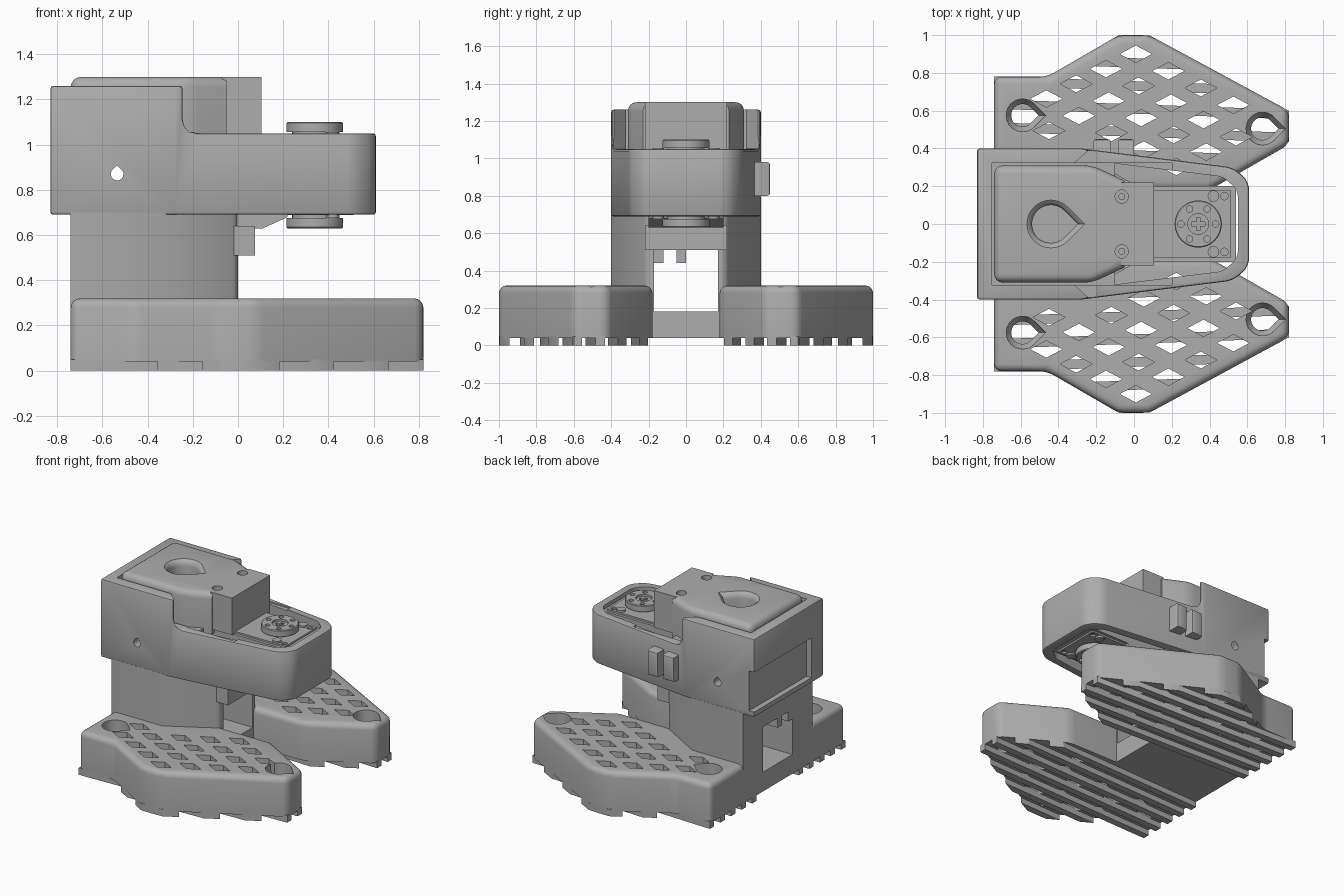
import bpy, bmesh
from math import sin, cos, pi, radians
from mathutils import Vector, Matrix

if "Cube" in bpy.data.objects:
    bpy.data.objects.remove(bpy.data.objects["Cube"])

grey = bpy.data.materials.new("warm grey plastic")
grey.use_nodes = True
COLOUR = (0.42, 0.42, 0.42, 1)
grey.diffuse_color = COLOUR
grey.node_tree.nodes["Principled BSDF"].inputs["Base Color"].default_value = COLOUR
TO_Y = Matrix.Rotation(pi / 2, 4, "X")   # turns an x-z outline upright


def loft(name, shells, matrix=None):
    """Each shell is a list of (height, outline) rings, capped at both ends."""
    bm = bmesh.new()
    for rings in shells:
        vs = [[bm.verts.new((p[0], p[1], z)) for p in pts] for z, pts in rings]
        n = len(vs[0])
        for a, b in zip(vs, vs[1:]):
            for i in range(n):
                bm.faces.new((a[i], a[(i + 1) % n], b[(i + 1) % n], b[i]))
        bm.faces.new(vs[0][::-1])
        bm.faces.new(vs[-1])
    if matrix:
        bm.transform(matrix)
    bmesh.ops.recalc_face_normals(bm, faces=bm.faces)
    mesh = bpy.data.meshes.new(name)
    bm.to_mesh(mesh)
    bm.free()
    mesh.materials.append(grey)
    ob = bpy.data.objects.new(name, mesh)
    bpy.context.collection.objects.link(ob)
    return ob


def prism(name, pts, z0, z1, matrix=None):
    return loft(name, [[(z0, pts), (z1, pts)]], matrix)


def rect(x0, x1, y0, y1):
    return [(x0, y0), (x1, y0), (x1, y1), (x0, y1)]


def box(name, x0, x1, y0, y1, z0, z1):
    return prism(name, rect(x0, x1, y0, y1), z0, z1)


def circle(x, y, r, n=24):
    return [(x + r * cos(2 * pi * i / n), y + r * sin(2 * pi * i / n)) for i in range(n)]


def teardrop(x, y, r, turn=0.0, n=24):
    pts = [(r * 1.414, 0)]
    pts += [(r * cos(a), r * sin(a)) for a in (pi / 4 + 1.5 * pi * i / n for i in range(n + 1))]
    return [(x + a * cos(turn) - b * sin(turn), y + a * sin(turn) + b * cos(turn)) for a, b in pts]


def rounded(pts, n=7):
    """Corners given as (x, y, setback) become curves."""
    out = []
    for i, p in enumerate(pts):
        c = Vector(p[:2])
        if len(p) < 3:
            out.append(c)
            continue
        a = c + (Vector(pts[i - 1][:2]) - c).normalized() * p[2]
        b = c + (Vector(pts[(i + 1) % len(pts)][:2]) - c).normalized() * p[2]
        for k in range(n):
            t = k / (n - 1)
            out.append(a * (1 - t) ** 2 + c * 2 * t * (1 - t) + b * t * t)
    return out


def sym(half):
    """Complete an outline about y = 0."""
    return half + [(p[0], -p[1], *p[2:]) for p in reversed(half)]


def apply(ob, mod):
    bpy.context.view_layer.objects.active = ob
    bpy.ops.object.modifier_apply(modifier=mod.name)


def cut(ob, tool, op="DIFFERENCE"):
    m = ob.modifiers.new("cut", "BOOLEAN")
    m.operation, m.solver, m.object = op, "EXACT", tool
    apply(ob, m)
    bpy.data.objects.remove(tool)


def soften(ob, width, rule, segments=4):
    bm = bmesh.new()
    bm.from_mesh(ob.data)
    edges = [e for e in bm.edges if rule(e)]
    bmesh.ops.bevel(bm, geom=edges, offset=width, segments=segments, profile=0.5, affect="EDGES", clamp_overlap=True)
    bm.to_mesh(ob.data)
    bm.free()


def mirror(ob, axis=1, centre=None):
    m = ob.modifiers.new("mirror", "MIRROR")
    m.use_axis = [k == axis for k in range(3)]
    m.use_mirror_merge = False
    if centre:
        ob.data.transform(Matrix.Translation((0, 0, -centre)))
        ob.location.z = centre
    apply(ob, m)


# Lattice feet
FOOT = [(-0.74, 0.78), (-0.46, 0.78), (-0.08, 1), (0.08, 1), (0.82, 0.6), (0.82, 0.42), (0.4, 0.18), (-0.74, 0.18)]
BOLTS = [Vector((-0.59, 0.575)), Vector((0.68, 0.505))]


def lattice_ok(p):
    for a, b in zip(FOOT[1:], FOOT[2:]):
        a, b = Vector(a), Vector(b)
        d = b - a
        if -d.cross(p - a) / d.length < 0.06:
            return False
    if p.x < -0.5 or (p.x < -0.05 and p.y < 0.45):
        return False
    return all((p - c).length > 0.12 for c in BOLTS)


feet = prism("lattice_feet", FOOT, 0.04, 0.32)
soften(feet, 0.04, lambda e: max(v.co.z for v in e.verts) > 0.1)
diamonds = []
for i in range(10):
    for j in range(10):
        p = Vector((0.01, 0.9)) + i * Vector((0.172, -0.09)) + j * Vector((-0.158, -0.079))
        if lattice_ok(p):
            pts = [(p.x - 0.085, p.y), (p.x, p.y - 0.045), (p.x + 0.085, p.y), (p.x, p.y + 0.045)]
            diamonds.append([(-0.1, pts), (0.5, pts)])
cut(feet, loft("diamond_cutter", diamonds))
cut(feet, loft("bolt_cutter", [[(z, teardrop(c.x, c.y, r)) for z, r in ((-0.1, 0.06), (0.2, 0.06), (0.24, 0.085), (0.5, 0.09))]
                               for c in BOLTS]))
mirror(feet)

# Tread ribs under the feet
tread = prism("tread_ribs", FOOT, 0, 0.05)
strips = []
for k in range(7):
    y = 0.975 - 0.122 * k
    pts = [(-1, y + 0.01), (1, y - 0.06), (1, y - 0.01), (-1, y + 0.06)]
    strips.append([(-0.1, pts), (0.2, pts)])
cut(tread, loft("strip_cutter", strips), "INTERSECT")
mirror(tread)

# Column: pillars, floor and roof of the opening
pillars = prism("pillars", rounded([(-0.74, 0.17), (-0.74, 0.4), (-0.33, 0.4), (-0.0, 0.21, 0.03), (0.0, 0.17)]), 0.04, 0.7)
mirror(pillars)
box("column_floor", -0.74, 0, -0.18, 0.18, 0.04, 0.18)
box("column_roof", -0.74, -0.08, -0.18, 0.18, 0.51, 0.7)
for y in (-0.17, -0.05):
    box("cable_tab", -0.74, -0.66, y, y + 0.05, 0.44, 0.52)

# Head shell, tall at the back and low at the nose
head = prism("head_shell", rounded(sym([(-0.83, 0.4), (-0.28, 0.4), (0.52, 0.3, 0.04), (0.61, 0.23, 0.06)])), 0.69, 1.26)
side = rounded([(-0.9, 0.6), (0.7, 0.6), (0.7, 1.05), (-0.245, 1.05, 0.08), (-0.245, 1.4), (-0.9, 1.4)])
cut(head, prism("side_cutter", side, -0.6, 0.6, TO_Y), "INTERSECT")
soften(head, 0.012, lambda e: len(e.link_faces) == 2 and e.calc_face_angle() > 0.7, 2)
cut(head, prism("nose_cutter", rounded(sym([(-0.1, 0.32), (0.47, 0.25, 0.03), (0.55, 0.18, 0.04)])), 0.5, 1.5))
cut(head, box("cap_pocket_cutter", -0.752, 0.2, -0.322, 0.322, 1.04, 1.5))
cut(head, box("back_slot_cutter", -0.9, -0.79, -0.26, 0.6, 0.73, 1.02))
cut(head, prism("side_hole_cutter", teardrop(-0.535, 0.87, 0.028, pi / 2), -0.6, 0.6, TO_Y))
wall_chamfer = prism("wall_chamfer_cutter", [(-0.32, 0.32), (-0.24, 0.39), (-0.2, 0.39), (-0.2, 0.32)], 1.055, 1.4)
mirror(wall_chamfer)
cut(head, wall_chamfer)

# Top cap with finger hole
cap = prism("top_cap", sym([(-0.74, 0.31), (-0.22, 0.31), (-0.05, 0.23)]), 1.0, 1.3)
soften(cap, 0.045, lambda e: max(v.co.z for v in e.verts) > 1.1 and min(v.co.x for v in e.verts) < -0.1)
cut(cap, loft("finger_cutter", [[(z, teardrop(-0.44, 0, r)) for z, r in
                                 ((1.12, 0.1), (1.26, 0.1), (1.28, 0.105), (1.293, 0.117), (1.31, 0.14))]]))
bridge = box("cap_bridge", -0.07, 0.105, -0.22, 0.22, 1.03, 1.3)
for part in (cap, bridge):
    cut(part, loft("screw_cutter", [[(1.1, circle(-0.065, y, 0.035)), (1.4, circle(-0.065, y, 0.035))] for y in (-0.145, 0.145)]))
for y in (-0.145, 0.145):
    prism("cap_screw_pin", circle(-0.065, y, 0.018), 1.1, 1.27)

# Motor body, end plates, screws and round horns
box("motor_body", -0.15, 0.54, -0.2, 0.2, 0.7, 1.03)
plate = box("motor_plate", 0.1, 0.51, -0.18, 0.18, 1.02, 1.042)
cut(plate, loft("plate_cutter", [[(0.9, circle(0.478, y, 0.02)), (1.2, circle(0.478, y, 0.02))] for y in (-0.148, 0.148)]))
mirror(plate, 2, 0.865)
screws = loft("motor_screws", [[(1.03, circle(0.42, y, 0.03)), (1.055, circle(0.42, y, 0.03))] for y in (-0.148, 0.148)])
mirror(screws, 2, 0.865)
horn = loft("motor_horn", [[(1.03, circle(0.34, 0, 0.1, 48)), (1.055, circle(0.34, 0, 0.1, 48)), (1.055, circle(0.34, 0, 0.125, 48)),
                            (1.095, circle(0.34, 0, 0.125, 48)), (1.1, circle(0.34, 0, 0.12, 48))]])
holes = [circle(0.34 + 0.092 * cos(k * pi / 3), 0.092 * sin(k * pi / 3), 0.017, 16) for k in range(6)]
cut(horn, loft("horn_hole_cutter", [[(1.07, h), (1.2, h)] for h in holes]))
cut(horn, prism("horn_dish_cutter", circle(0.34, 0, 0.055), 1.085, 1.2))
cross = [(0.34 + a, b) for a, b in ((-0.035, -0.01), (-0.01, -0.01), (-0.01, -0.035), (0.01, -0.035), (0.01, -0.01), (0.035, -0.01))]
cross += [(0.68 - a, -b) for a, b in cross]
cut(horn, prism("horn_cross_cutter", cross, 1.07, 1.2))
mirror(horn, 2, 0.865)

# Bracket under the head
prism("under_bracket", [(-0.075, 0.51), (0.075, 0.51), (0.075, 0.64), (-0.075, 0.64)], -0.22, 0.22, TO_Y)
prism("under_wedge", [(-0.075, 0.63), (0.11, 0.63), (0.22, 0.68), (0.22, 0.71), (-0.075, 0.71)], -0.2, 0.2, TO_Y)

# Cable clip on the side
for x0, x1 in ((-0.215, -0.125), (-0.085, 0.0)):
    clip = box("cable_clip", x0, x1, 0.34, 0.45, 0.8, 0.98)
    soften(clip, 0.015, lambda e: min(v.co.y for v in e.verts) > 0.4, 2)

# Smooth rounded parts, keep edges crisp
bpy.ops.object.select_all(action="DESELECT")
for ob in bpy.context.collection.objects:
    if ob.type == "MESH" and ob.data.materials and ob.data.materials[0] == grey:
        ob.select_set(True)
        bpy.context.view_layer.objects.active = ob
bpy.ops.object.shade_smooth_by_angle(angle=radians(30))
